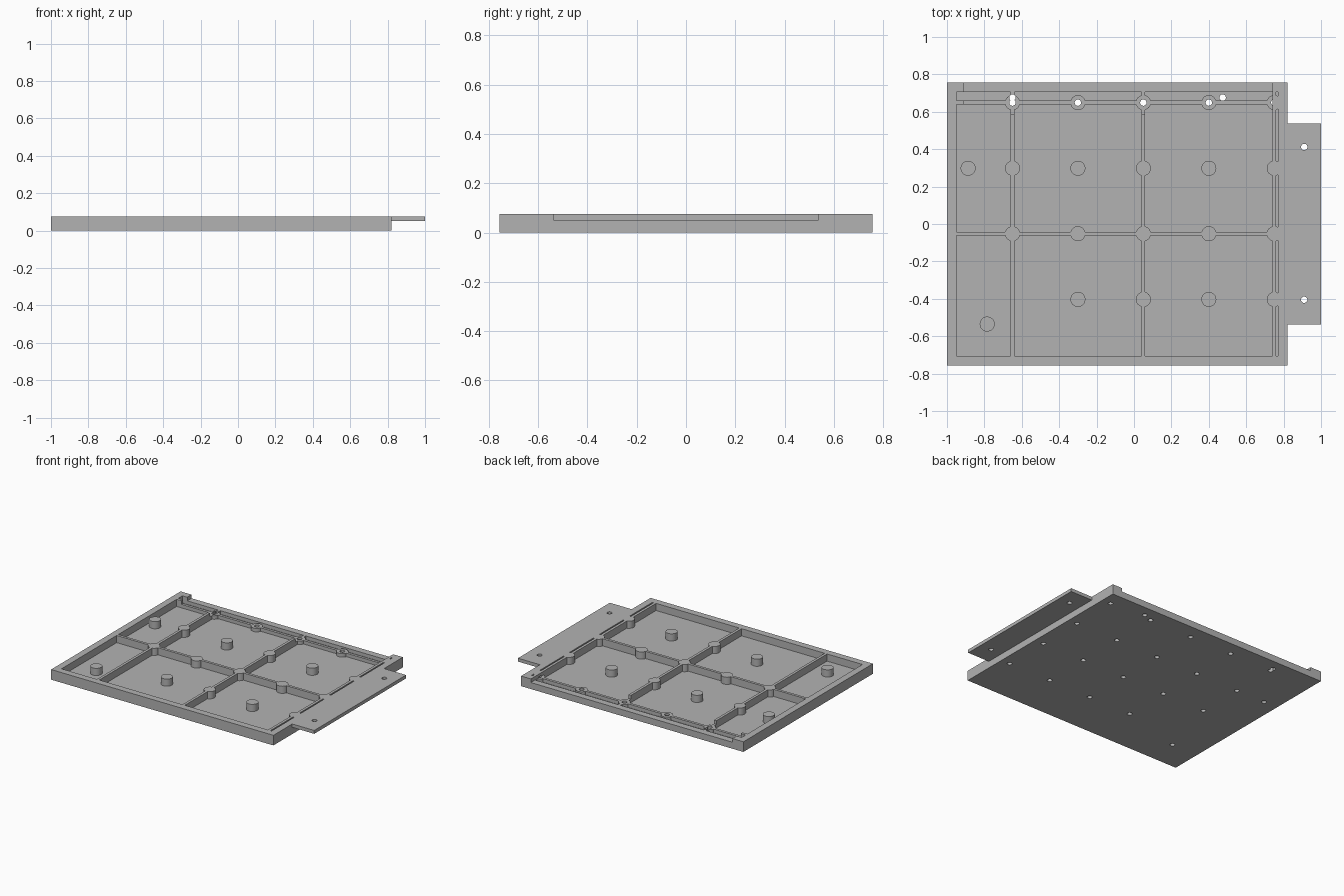
import bpy
import bmesh
import math
from mathutils import Matrix, Vector

if "Cube" in bpy.data.objects:
    bpy.data.objects.remove(bpy.data.objects["Cube"])

grey = bpy.data.materials.new("plain grey")
grey.use_nodes = True
grey.diffuse_color = (0.45, 0.45, 0.45, 1)
grey.node_tree.nodes["Principled BSDF"].inputs["Base Color"].default_value = grey.diffuse_color

TOP, FLOOR, LEDGE, HIGH = 0.075, 0.022, 0.048, 0.3
HALF_Y, WALL, RIB, BOSS_R, HOLE_R = 0.757, 0.05, 0.02, 0.04, 0.017
LEFT, RIGHT = -1.0, 0.82


def add_object(name, bm):
    mesh = bpy.data.meshes.new(name)
    bm.to_mesh(mesh)
    bm.free()
    mesh.materials.append(grey)
    obj = bpy.data.objects.new(name, mesh)
    bpy.context.collection.objects.link(obj)
    return obj


def box(name, x0, x1, y0, y1, z0, z1):
    bm = bmesh.new()
    size = Vector((x1 - x0, y1 - y0, z1 - z0))
    centre = Vector((x0 + x1, y0 + y1, z0 + z1)) / 2
    bmesh.ops.create_cube(bm, size=1, matrix=Matrix.Translation(centre) @ Matrix.Diagonal(size.to_4d()))
    return add_object(name, bm)


def cylinder(name, x, y, radius, z0, z1):
    bm = bmesh.new()
    bmesh.ops.create_cone(bm, cap_ends=True, segments=32, radius1=radius, radius2=radius,
                          depth=z1 - z0, matrix=Matrix.Translation((x, y, (z0 + z1) / 2)))
    return add_object(name, bm)


def cut(target, cutter):
    """Subtract the cutter from the target and remove the cutter."""
    cutter.hide_render = True
    mod = target.modifiers.new("cut", 'BOOLEAN')
    mod.operation, mod.solver, mod.object = 'DIFFERENCE', 'EXACT', cutter
    bpy.context.view_layer.objects.active = target
    bpy.ops.object.modifier_apply(modifier=mod.name)
    bpy.data.objects.remove(cutter)


# Boss grid, with the corner boss moved and one extra at the left
columns = [-0.65, -0.3, 0.05, 0.4, 0.75]
rows = [0.649, 0.298, -0.052, -0.403]
bosses = [(x, y) for x in columns for y in rows if (x, y) != (columns[0], rows[3])]
bosses += [(-0.887, rows[1]), (-0.785, -0.535)]

# Hollow space of the tray, leaving ribs and bosses standing
tray = box("tray", LEFT, RIGHT, -HALF_Y, HALF_Y, 0, TOP)
hollow = box("hollow", LEFT + WALL, RIGHT - WALL, WALL - HALF_Y, HALF_Y - WALL, FLOOR, HIGH / 2)
for x in (columns[0], columns[2], columns[4]):
    cut(hollow, box("long_rib", x - RIB / 2, x + RIB / 2, -1, 1, -HIGH, HIGH))
for y in (rows[0], rows[2]):
    cut(hollow, box("cross_rib", -2, columns[4], y - RIB / 2, y + RIB / 2, -HIGH, HIGH))
for x, y in bosses:
    cut(hollow, cylinder("boss", x, y, BOSS_R, -HIGH, HIGH))
cut(tray, hollow)

# Lowered back edge
cut(tray, box("back_notch", -0.91, 0.74, 0.586, 1, LEDGE, HIGH))

# Screw holes from below: through at the back row, blind elsewhere
for x, y in bosses:
    through = y == rows[0] and x < columns[4]
    cut(tray, cylinder("screw_hole", x, y, HOLE_R, -HIGH, HIGH if through else 0.055))
for x in (columns[0], 0.474):
    cut(tray, cylinder("wire_hole", x, 0.676, HOLE_R, -HIGH, HIGH))

# Mounting tab on the side
tab = box("side_tab", RIGHT, 1, -0.537, 0.537, 0.05, TOP)
for y in (0.412, -0.405):
    cut(tab, cylinder("tab_hole", 0.91, y, HOLE_R, -HIGH, HIGH))

bpy.ops.object.select_all(action='DESELECT')
for obj in (tray, tab):
    obj.select_set(True)
bpy.context.view_layer.objects.active = tray
bpy.ops.object.shade_smooth_by_angle(angle=math.radians(30))
